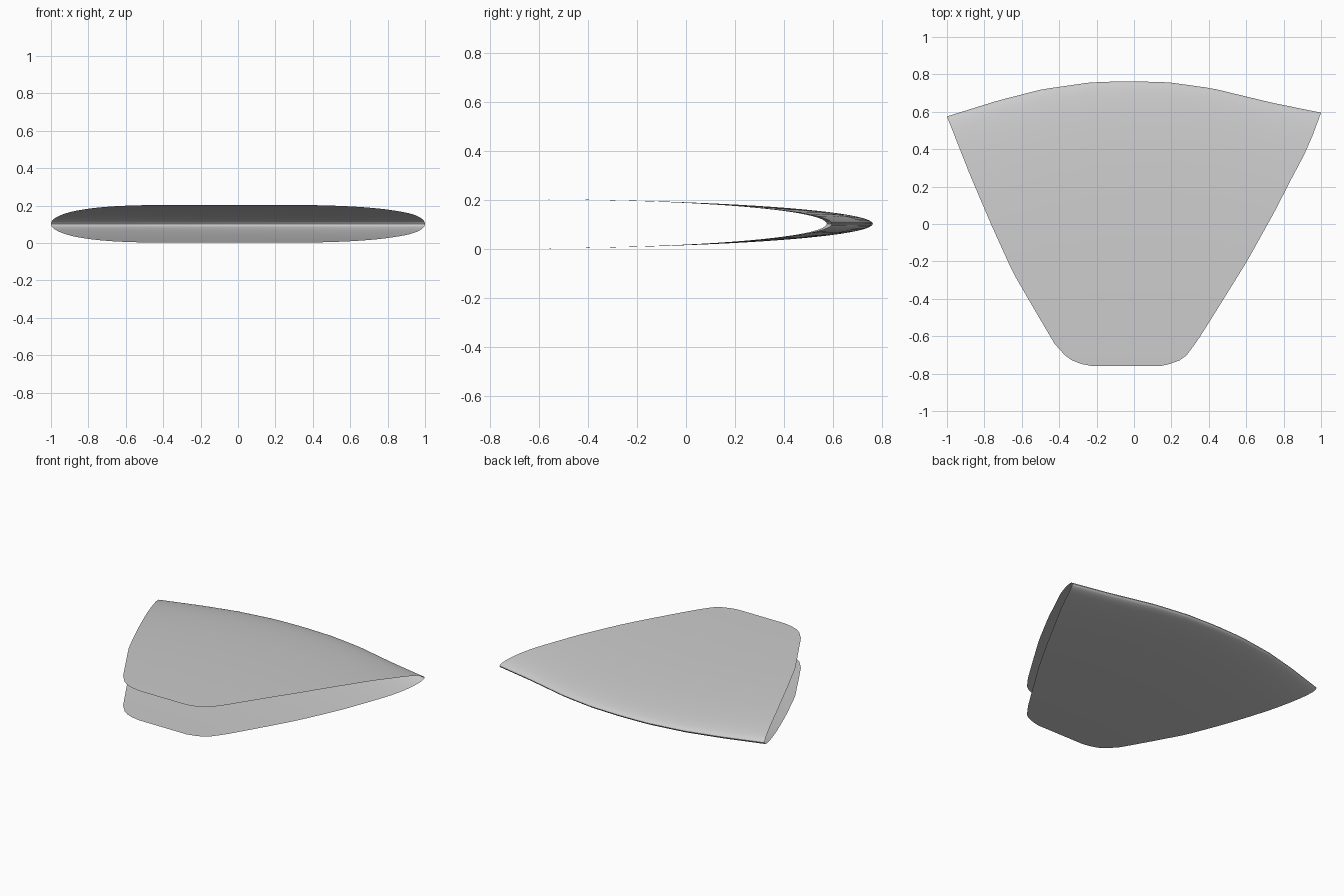
import bpy
import math

cube = bpy.data.objects.get("Cube")
if cube:
    bpy.data.objects.remove(cube, do_unlink=True)

FRONT = -0.76          # y of the straight open edge
HALF = 0.101           # half of the shell height
MID = 0.103            # height of the folded edge
ROWS, COLS = 36, 32

# Plan outline: side edges as (y, x), folded back edge as (x, y)
RIGHT_EDGE = [(-.76, -.22), (-.747, -.29), (-.72, -.353), (-.64, -.425), (-.47, -.525),
              (-.26, -.647), (0, -.765), (.27, -.88), (.575, -1)]
LEFT_EDGE = [(-.76, .14), (-.747, .198), (-.72, .267), (-.62, .342), (-.48, .43), (-.2, .604),
             (.07, .754), (.227, .834), (.37, .91), (.478, .957), (.595, 1)]
BACK_EDGE = [(-1, .575), (-.727, .66), (-.492, .72), (-.235, .757), (-.03, .764),
             (.19, .757), (.42, .725), (.73, .65), (1, .595)]


def along(points, v):
    """Linear interpolation through a short list of points."""
    for (a, fa), (b, fb) in zip(points, points[1:]):
        if v <= b:
            return fa + (fb - fa) * max(0, v - a) / (b - a)
    return points[-1][1]


def depth(x, t):
    return FRONT + t * (along(BACK_EDGE, x) - FRONT)


def edge_x(edge, t):
    """Find where a row meets a side edge."""
    x = 0.0
    for _ in range(20):
        x = along(edge, depth(x, t))
    return x


# Rows run from the upper front edge, round the fold, to the lower front edge
angles = [math.pi / 2 * (i / ROWS) ** 1.5 for i in range(ROWS + 1)]
angles += [math.pi - a for a in reversed(angles[:-1])]
verts = []
for a in angles:
    t = math.sin(a)
    x0, x1 = edge_x(RIGHT_EDGE, t), edge_x(LEFT_EDGE, t)
    for c in range(COLS + 1):
        x = x0 + (x1 - x0) * c / COLS
        verts.append((x, depth(x, t), MID + HALF * math.cos(a)))

w = COLS + 1
faces = [(r * w + c, r * w + c + 1, (r + 1) * w + c + 1, (r + 1) * w + c)
         for r in range(len(angles) - 1) for c in range(COLS)]

# Thin folded shell, open at the front and both sides
mesh = bpy.data.meshes.new("folded_shell")
mesh.from_pydata(verts, [], faces)
shell = bpy.data.objects.new("folded_shell", mesh)
bpy.context.collection.objects.link(shell)

grey = bpy.data.materials.new("light_grey")
grey.use_nodes = True
grey.diffuse_color = (0.6, 0.6, 0.6, 1)
grey.node_tree.nodes["Principled BSDF"].inputs["Base Color"].default_value = (0.6, 0.6, 0.6, 1)
mesh.materials.append(grey)

bpy.context.view_layer.objects.active = shell
shell.select_set(True)
bpy.ops.object.shade_smooth_by_angle(angle=math.radians(40))
